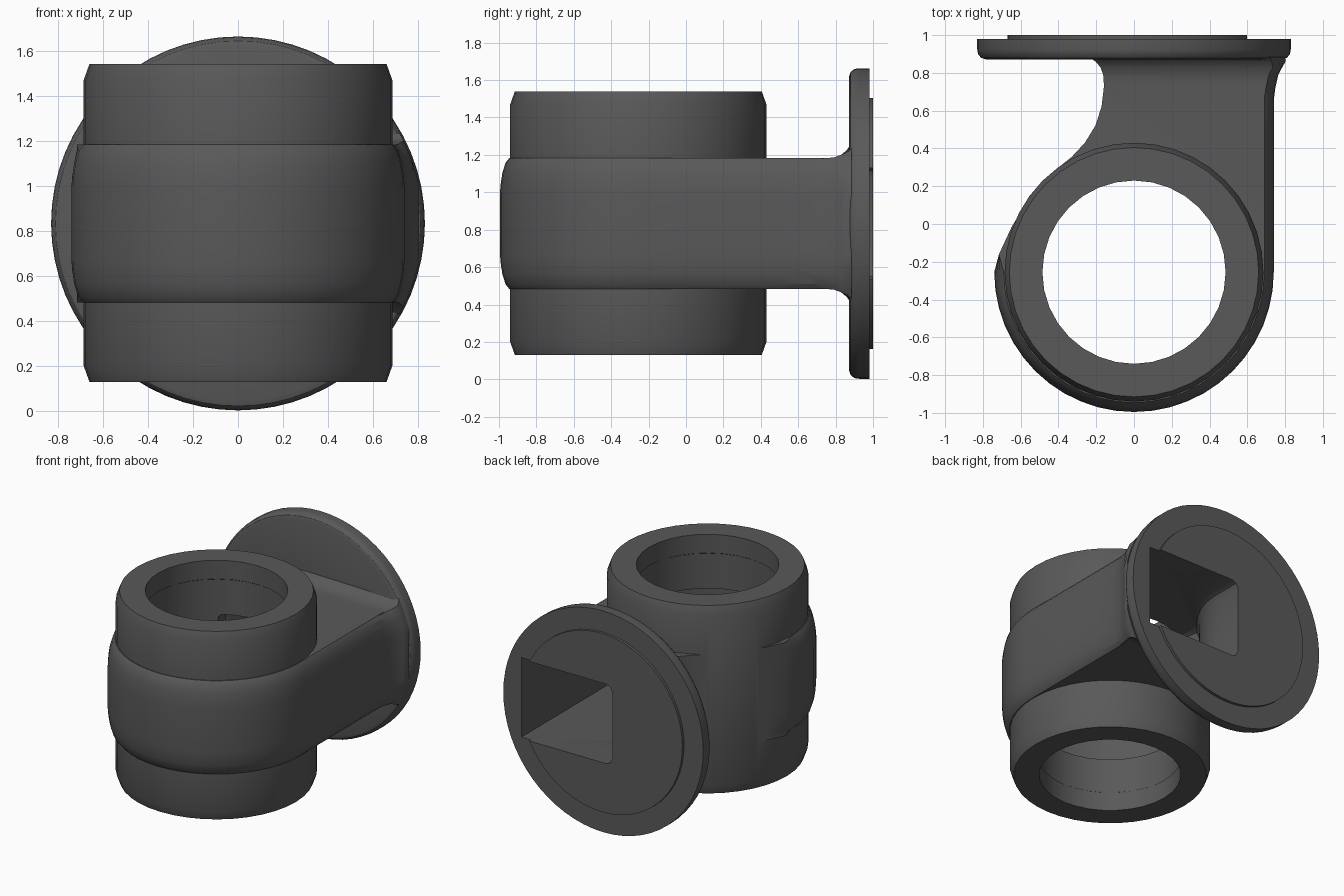
import bpy, bmesh, math

if "Cube" in bpy.data.objects:
    bpy.data.objects.remove(bpy.data.objects["Cube"])

CY, CZ = -0.255, 0.833      # barrel axis y, duct and flange centre height

grey = bpy.data.materials.new("dark_grey")
grey.diffuse_color = (0.1, 0.1, 0.1, 1)
grey.use_nodes = True
grey.node_tree.nodes["Principled BSDF"].inputs["Base Color"].default_value = grey.diffuse_color


def loft(name, rings):
    """Skin a list of equal-length rings and cap both ends."""
    bm = bmesh.new()
    rows = [[bm.verts.new(p) for p in ring] for ring in rings]
    n = len(rows[0])
    for a, b in zip(rows, rows[1:]):
        for i in range(n):
            j = (i + 1) % n
            bm.faces.new((a[i], a[j], b[j], b[i]))
    bm.faces.new(rows[0])
    bm.faces.new(rows[-1])
    bmesh.ops.recalc_face_normals(bm, faces=bm.faces)
    me = bpy.data.meshes.new(name)
    bm.to_mesh(me)
    bm.free()
    me.materials.append(grey)
    ob = bpy.data.objects.new(name, me)
    bpy.context.collection.objects.link(ob)
    return ob


def angles(n):
    return [2 * math.pi * i / n for i in range(n)]


def lathe_z(name, profile, n):
    return loft(name, [[(r * math.cos(a), CY + r * math.sin(a), z) for a in angles(n)]
                       for r, z in profile])


def lathe_y(name, profile, n):
    return loft(name, [[(r * math.cos(a), y, CZ + r * math.sin(a)) for a in angles(n)]
                       for r, y in profile])


def scroll(name, radius, end_y, left, layers):
    """Tangential duct wrapped round the barrel; layers are (z, right inset, left inset)."""
    rings = []
    for z, ri, li in layers:
        r = radius - ri
        ring = [(r, end_y, z), (r, 0.5, z), (r, 0.1, z)]
        ring += [(r * math.cos(a), CY - r * math.sin(a), z)
                 for a in [math.pi * i / 24 for i in range(25)]]
        ring += [(x + (li if y > 0.3 else 0), y, z) for x, y in left]
        rings.append(ring)
    return loft(name, rings)


def combine(target, tool, op):
    mod = target.modifiers.new(op.lower(), 'BOOLEAN')
    mod.operation, mod.object, mod.solver = op, tool, 'EXACT'
    bpy.context.view_layer.objects.active = target
    bpy.ops.object.modifier_apply(modifier=mod.name)
    bpy.data.objects.remove(tool, do_unlink=True)


# Barrel with chamfered ends
body = lathe_z("pipe_elbow", [(0.66, 0.13), (0.685, 0.2), (0.685, 1.47), (0.66, 1.54)], 40)

# Outer scroll band and duct, rounded towards top and bottom
half = [(0.35, 0.05), (0.325, 0.03), (0.27, 0.013), (0.21, 0.004), (0.16, 0)]
bulge = [(CZ - h, i) for h, i in half] + [(CZ + h, i) for h, i in reversed(half)]
outer_left = [(-0.715, -0.16), (-0.65, -0.02), (-0.59, 0.08), (-0.5, 0.14), (-0.5, 0.2),
              (-0.43, 0.275), (-0.33, 0.355), (-0.26, 0.43), (-0.205, 0.52),
              (-0.172, 0.62), (-0.16, 0.72), (-0.16, 0.92)]
band = scroll("scroll_band", 0.74, 0.92, outer_left, [(z, i, 0) for z, i in bulge])

# Fillet flaring the duct into the flange: (y, top/left growth, right growth)
rings = []
for y, e, er in [(0.62, -0.004, -0.004), (0.72, -0.002, 0.008), (0.79, 0.003, 0.024),
                 (0.83, 0.018, 0.045), (0.86, 0.043, 0.064), (0.885, 0.08, 0.08)]:
    k = (0.35 + e) / 0.35
    pts = [(0.74 + er - i, (z - CZ) * k) for z, i in bulge]
    pts += [(-0.16 - e, 0.35 * k), (-0.16 - e, -0.35 * k)]
    ring = []
    for x, h in pts:
        s = min(1, 0.822 / math.hypot(x, h))
        ring.append((x * s, y, CZ + h * s))
    rings.append(ring)
fillet = loft("flange_fillet", rings)

# Round flange with a raised sealing face
flange = lathe_y("flange", [(0.785, 0.872), (0.81, 0.88), (0.826, 0.9), (0.83, 0.925),
                            (0.83, 0.98), (0.67, 0.98), (0.67, 1.0)], 64)
for part in (band, fillet, flange):
    combine(body, part, 'UNION')

# Bore with slightly relieved middle
bore = lathe_z("bore_cutter", [(0.485, 0.0), (0.485, 0.27), (0.492, 0.275),
                               (0.492, 1.395), (0.485, 1.4), (0.485, 1.7)], 32)
combine(body, bore, 'DIFFERENCE')

# Inner duct and scroll chamber, open at the flange face
inner_left = [(-0.35, 0.0), (-0.25, 0.05), (-0.32, 0.31), (-0.26, 0.38), (-0.19, 0.47),
              (-0.13, 0.58), (-0.1, 0.68), (-0.09, 0.78), (-0.09, 1.05)]
chamber = scroll("chamber_cutter", 0.68, 1.05, inner_left,
                 [(0.535, 0, 0.05), (0.55, 0, 0.018), (0.585, 0, 0),
                  (1.081, 0, 0), (1.116, 0, 0.018), (1.131, 0, 0.05)])
combine(body, chamber, 'DIFFERENCE')

# Smooth shading with crisp edges
bpy.ops.object.select_all(action='DESELECT')
body.select_set(True)
bpy.context.view_layer.objects.active = body
bpy.ops.object.shade_smooth_by_angle(angle=math.radians(30))
